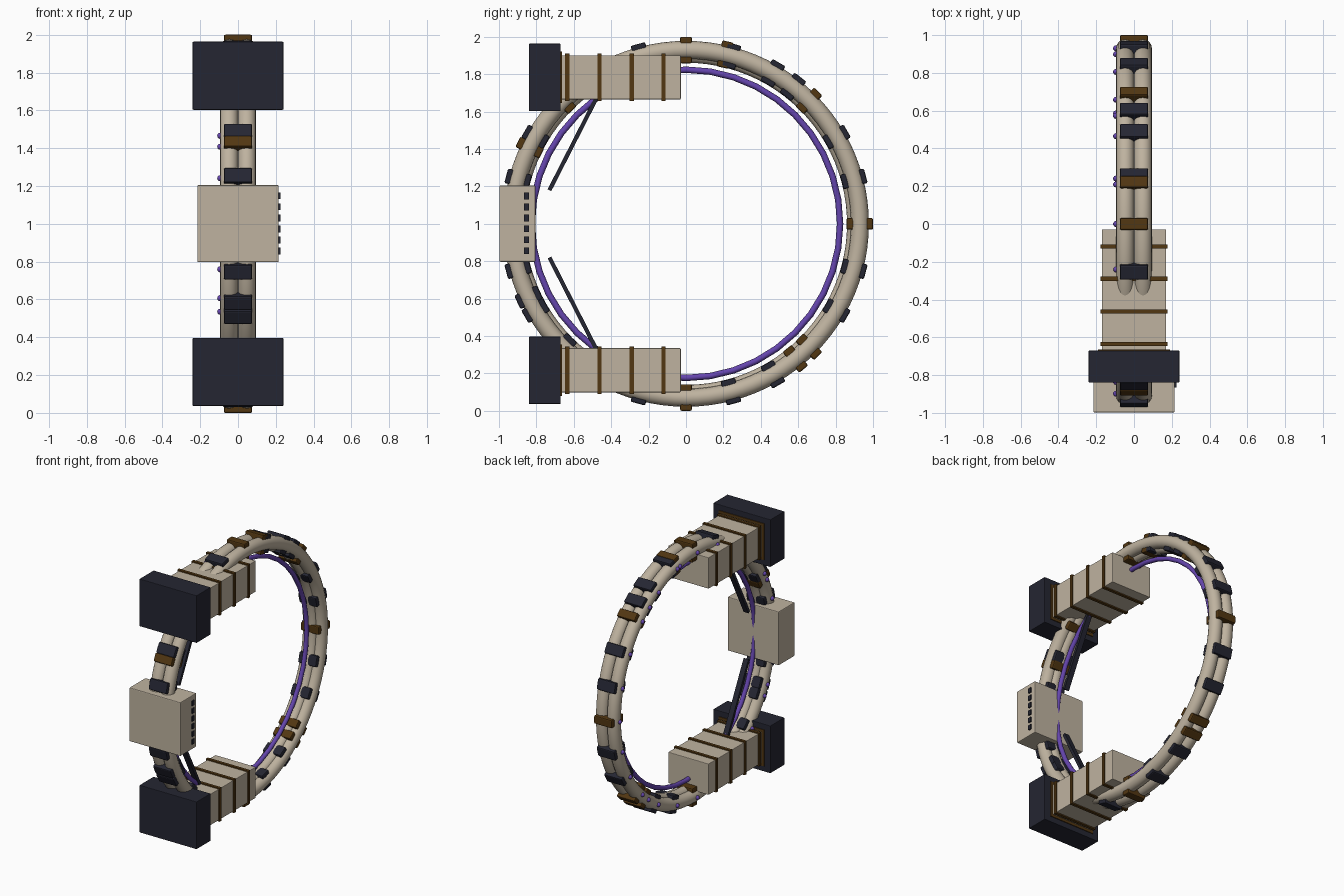
import bpy
import bmesh
from math import sin, cos, radians, atan2
from mathutils import Vector

cube = bpy.data.objects.get("Cube")
if cube:
    bpy.data.objects.remove(cube, do_unlink=True)


def material(name, rgb):
    m = bpy.data.materials.new(name)
    m.use_nodes = True
    m.diffuse_color = (*rgb, 1)
    m.node_tree.nodes["Principled BSDF"].inputs["Base Color"].default_value = (*rgb, 1)
    return m


BEIGE = material("beige shell", (0.52, 0.45, 0.35))
DARK = material("dark navy", (0.018, 0.019, 0.032))
BROWN = material("bronze brown", (0.085, 0.038, 0.006))
PURPLE = material("purple glow", (0.13, 0.06, 0.42))
CENTRE_Z = 1.0


def finish(obj, name, mat):
    obj.name = name
    obj.data.name = name
    obj.data.materials.append(mat)
    return obj


def box(name, mat, low, high, bevel=0.0, tilt=0.0):
    """Box between two corners, tilted about the x axis."""
    low, high = Vector(low), Vector(high)
    bpy.ops.mesh.primitive_cube_add(size=1, location=(low + high) / 2, rotation=(tilt, 0, 0))
    obj = finish(bpy.context.object, name, mat)
    obj.scale = high - low
    bpy.ops.object.transform_apply(location=False, rotation=False, scale=True)
    if bevel:
        mod = obj.modifiers.new("soft edges", "BEVEL")
        mod.width = bevel
        mod.segments = 2
    return obj


def hoop(name, mat, x, major, minor, steps, sides):
    """Upright ring in the yz plane."""
    bpy.ops.mesh.primitive_torus_add(
        location=(x, 0, CENTRE_Z), rotation=(0, radians(90), 0),
        major_radius=major, minor_radius=minor, major_segments=steps, minor_segments=sides)
    obj = finish(bpy.context.object, name, mat)
    bpy.ops.object.shade_smooth()
    return obj


def on_ring(angle, radius, x=0.0):
    """Point at an angle from the top, turning toward the back."""
    a = radians(angle)
    return Vector((x, radius * sin(a), CENTRE_Z + radius * cos(a)))


def clamp(name, mat, angle, length, inner, outer):
    mid = on_ring(angle, (inner + outer) / 2)
    half = Vector((0.075, length / 2, (outer - inner) / 2))
    box(name, mat, mid - half, mid + half, 0.008, -radians(angle))


# Twin ring tubes, the inner core tube and the glowing inner hoop
for side, x in (("left", 0.047), ("right", -0.047)):
    hoop(f"ring_tube_{side}", BEIGE, x, 0.93, 0.048, 96, 16)
hoop("ring_core_tube", BEIGE, 0, 0.902, 0.041, 96, 16)
hoop("inner_glow_hoop", PURPLE, 0, 0.824, 0.017, 40, 10)

# Clamps around the ring, each with a rivet on the right side
brown_angles = [0, 13, 45, 90, 135, 141, 180, -45, -64]
dark_angles = [a for a in range(-165, 180, 15) if a not in brown_angles] + [38, -115]
for angle in dark_angles:
    clamp("dark_clamp", DARK, angle, 0.08, 0.862, 0.995)
for angle in brown_angles:
    clamp("brown_clamp", BROWN, angle, 0.062, 0.858, 1.0)
for angle in dark_angles + brown_angles:
    bpy.ops.mesh.primitive_uv_sphere_add(
        segments=10, ring_count=6, radius=0.016, location=on_ring(angle, 0.93, -0.095))
    finish(bpy.context.object, "rivet", PURPLE)
    bpy.ops.object.shade_smooth()

# Upper and lower arms with bands, end blocks and struts
for level, s in (("upper", 1), ("lower", -1)):
    z = CENTRE_Z + s * 0.783

    def slab(name, mat, half_x, y0, y1, half_z, bevel=0.0):
        box(f"{level}_{name}", mat, (-half_x, y0, z - half_z), (half_x, y1, z + half_z), bevel)

    slab("arm", BEIGE, 0.17, -0.68, -0.028, 0.118, 0.004)
    slab("end_block", DARK, 0.24, -0.84, -0.67, 0.18, 0.004)
    slab("arm_collar", BROWN, 0.19, -0.674, -0.664, 0.138)
    for y in (-0.635, -0.463, -0.29, -0.12):
        slab("arm_band", BROWN, 0.178, y - 0.011, y + 0.011, 0.127)

    start = Vector((0, -0.73, CENTRE_Z + s * 0.18))
    end = Vector((0, -0.48, CENTRE_Z + s * 0.67))
    run = end - start
    mid = (start + end) / 2
    half = Vector((0.02, 0.011, run.length / 2))
    box(f"{level}_strut", DARK, mid - half, mid + half, 0, atan2(-run.y, run.z))

# Front control box with a column of vents on its left side
box("control_box", BEIGE, (-0.215, -0.998, 0.797), (0.215, -0.805, 1.205), 0.006)
for i in range(6):
    z = 0.856 + i * 0.0585
    box("control_box_vent", DARK, (0.21, -0.866, z - 0.018), (0.224, -0.839, z + 0.018))
